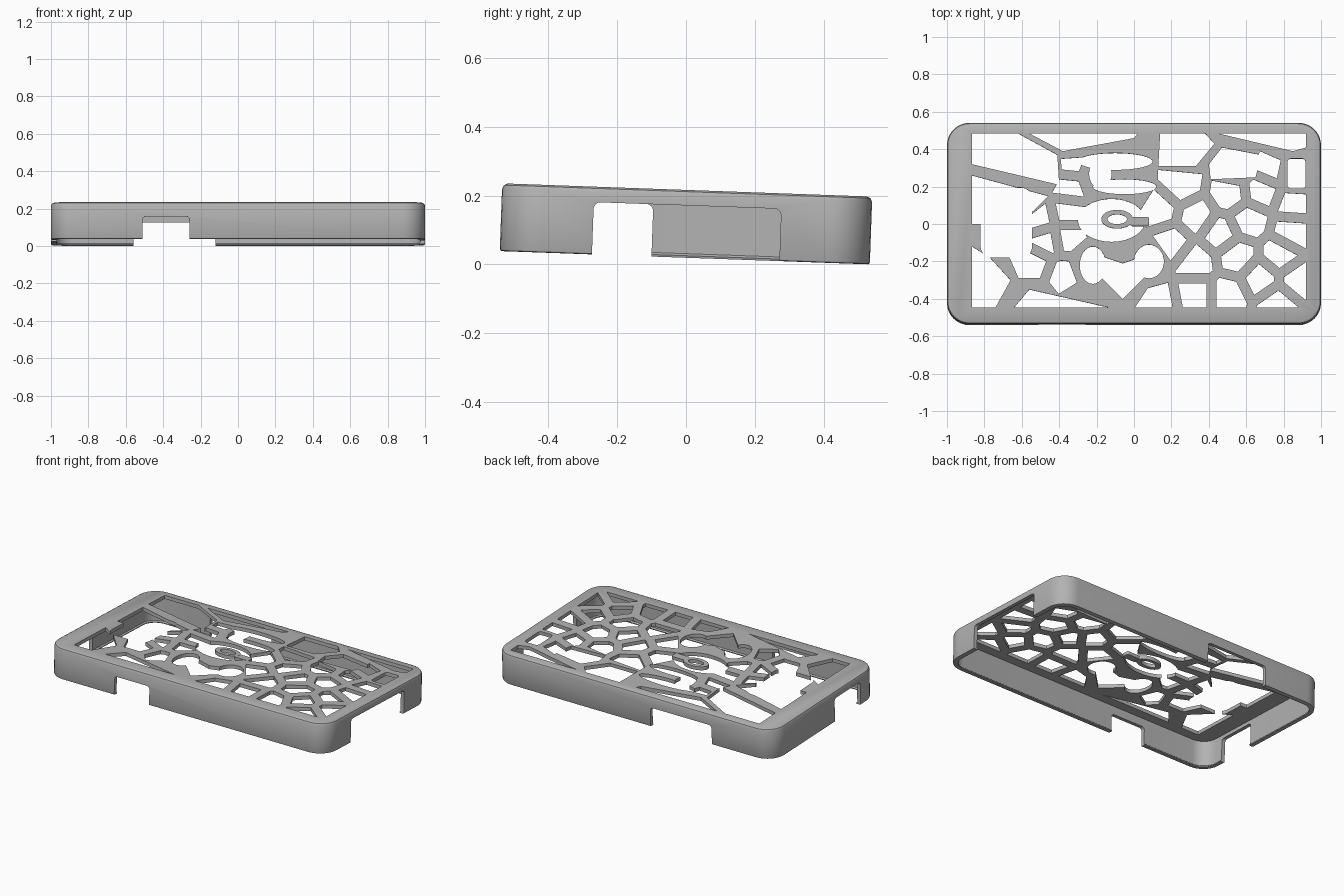
import bpy, bmesh, math
from mathutils import Matrix, Vector

if "Cube" in bpy.data.objects:
    bpy.data.objects.remove(bpy.data.objects["Cube"], do_unlink=True)

HALF_X, HALF_Y, HEIGHT, CORNER = 1.0, 0.538, 0.197, 0.12
PLATE, WALL, STRUT = 0.023, 0.024, 0.027
TILT = Matrix.Translation((0, -0.0035, 0.0195)) @ Matrix.Rotation(math.radians(-2.05), 4, 'X')

grey = bpy.data.materials.new("matte_grey")
grey.use_nodes = True
colour = (0.45, 0.45, 0.45, 1)
grey.diffuse_color = colour
grey.node_tree.nodes["Principled BSDF"].inputs["Base Color"].default_value = colour


def rounded_rect(x0, x1, y0, y1, r, steps=8):
    """Outline of a rectangle with rounded corners, counter-clockwise."""
    corners = ((x1 - r, y1 - r), (x0 + r, y1 - r), (x0 + r, y0 + r), (x1 - r, y0 + r))
    return [(cx + r * math.cos(a), cy + r * math.sin(a))
            for k, (cx, cy) in enumerate(corners)
            for a in [math.pi / 2 * (k + i / steps) for i in range(steps + 1)]]


def ellipse(cx, cy, rx, ry, steps=32):
    turn = 2 * math.pi / steps
    return [(cx + rx * math.cos(turn * i), cy + ry * math.sin(turn * i)) for i in range(steps)]


def loft(bm, rings, closed=False):
    """Skin a stack of (outline, z) rings; cap the ends or join last to first."""
    loops = [[bm.verts.new((x, y, z)) for x, y in pts] for pts, z in rings]
    pairs = list(zip(loops, loops[1:] + loops[:1]))
    for low, high in pairs if closed else pairs[:-1]:
        n = len(low)
        for i in range(n):
            bm.faces.new((low[i], low[(i + 1) % n], high[(i + 1) % n], high[i]))
    if not closed:
        bm.faces.new(loops[0][::-1])
        bm.faces.new(loops[-1])


def make_object(name, bm):
    bmesh.ops.recalc_face_normals(bm, faces=bm.faces)
    mesh = bpy.data.meshes.new(name)
    bm.to_mesh(mesh)
    bm.free()
    mesh.materials.append(grey)
    obj = bpy.data.objects.new(name, mesh)
    bpy.context.collection.objects.link(obj)
    return obj


def subtract(target, bm):
    """Cut a temporary solid out of the target."""
    cutter = make_object("cutter", bm)
    cutter.hide_render = True
    mod = target.modifiers.new("cut", 'BOOLEAN')
    mod.operation, mod.solver, mod.use_self = 'DIFFERENCE', 'EXACT', True
    mod.object = cutter
    bpy.context.view_layer.objects.active = target
    bpy.ops.object.modifier_apply(modifier=mod.name)
    bpy.data.objects.remove(cutter, do_unlink=True)


def clip(poly, point, normal):
    """Keep the side of a polygon that lies behind a line."""
    out = []
    for a, b in zip(poly, poly[1:] + poly[:1]):
        da, db = (a - point).dot(normal), (b - point).dot(normal)
        if da <= 0:
            out.append(a)
        if da * db < 0:
            out.append(a.lerp(b, da / (da - db)))
    return out


# Shell: inner wall with a small lip, then outer wall with rounded top edge
def case_outline(inset):
    return rounded_rect(inset - HALF_X, HALF_X - inset, inset - HALF_Y, HALF_Y - inset,
                        CORNER - inset)


ceiling = HEIGHT - PLATE
profile = [(WALL, ceiling), (WALL, 0.012), (WALL + 0.008, 0.006), (WALL + 0.006, 0), (0.007, 0),
           (0.002, 0.002), (0, 0.007), (0, HEIGHT - 0.016), (0.005, HEIGHT - 0.005),
           (0.016, HEIGHT)]
bm = bmesh.new()
loft(bm, [(case_outline(inset), z) for inset, z in profile])
case = make_object("case_shell", bm)

# Openings in the four walls: (wall direction, start, end, top)
TO_Y = Matrix(((1, 0, 0, 0), (0, 0, 1, 0), (0, 1, 0, 0), (0, 0, 0, 1)))
TO_X = Matrix(((0, 0, 1, 0), (1, 0, 0, 0), (0, 1, 0, 0), (0, 0, 0, 1)))
openings = [(TO_Y, -1, HALF_Y, -0.51, -0.26, 0.12), (TO_Y, 1, HALF_Y, -0.56, -0.12, 0.125),
            (TO_X, 1, HALF_X, -0.27, 0.275, 0.152), (TO_X, -1, HALF_X, -0.36, -0.097, 0.152)]
for axes, side, reach, start, end, top in openings:
    bm = bmesh.new()
    outline = rounded_rect(start, end, -0.2, top, 0.02)
    loft(bm, [(outline, side * (reach - 0.09)), (outline, side * (reach + 0.1))])
    bm.transform(axes)
    subtract(case, bm)

# Web of cells in the plate, from sites in hundredths
WINDOW = [Vector(p) for p in ((-0.865, -0.445), (0.92, -0.445), (0.92, 0.485), (-0.865, 0.485))]
sites = [(25, 20), (14, 8), (33, 4), (51, 16), (73, 30), (68, 18), (86, 11),
         (61, 2), (85, -4), (46, -5), (33, -20), (55, -17), (78, -17), (20, -10), (87, -30),
         (33, -38), (50, -38), (77, -42), (68, -29), (12, -42), (-33, 31), (-34, 21),
         (-36, 5), (-50, 2), (-36, -6), (-47, -8), (-54, -22), (-38, -28)]
# Sites that keep the web clear of the separately shaped holes
blockers = [(-10, 34), (-5, 20), (-20, 26), (-12, 2), (-22, -22), (6, -20), (-6, -30), (87, 27),
            (27, 41), (54, 32), (-34, 45), (-10, 46), (80, 46), (-54, -41), (-28, -44),
            (-77, -32), (-50, 30), (-60, 15)]
points = [Vector(s) / 100 for s in sites + blockers]
holes = []
for site in points[:len(sites)]:
    cell = WINDOW
    for other in points:
        if other != site:
            normal = (other - site).normalized()
            cell = clip(cell, (site + other) / 2 - normal * STRUT, normal)
    if len(cell) > 2:
        holes.append([tuple(p) for p in cell])

# Long angular holes along the edges of the plate
left, right, front, back = -0.865, 0.92, -0.445, 0.485
holes += [[(left, back), (-0.62, back), (-0.41, 0.37), (-0.4, 0.21), (left, 0.32)],
          [(-0.56, back), (0.02, back), (0, 0.46), (-0.38, 0.39)],
          [(0.14, back), (0.38, back), (0.43, 0.43), (0.33, 0.31), (0.13, 0.31)],
          [(0.45, back), (right, back), (right, 0.41), (0.85, 0.39)],
          [(0.4, 0.32), (0.47, 0.41), (0.68, 0.37), (0.65, 0.25), (0.41, 0.24)],
          [(left, 0.26), (-0.46, 0.15), (-0.56, 0.05), (-0.8, 0), (left, 0)],
          [(left, -0.12), (-0.77, -0.18), (-0.66, -0.3), (-0.74, front), (left, front)],
          [(-0.64, front), (-0.56, -0.35), (-0.14, front)]]

# Camera window, small window and the rounded lobes in the middle
holes += [rounded_rect(-0.82, -0.545, -0.18, 0.195, 0.06), rounded_rect(0.82, 0.918, 0.19, 0.35, 0.02)]
holes += [ellipse(*e) for e in ((-0.1, 0.335, 0.2, 0.045), (-0.05, 0.2, 0.17, 0.04),
                                (-0.18, 0.27, 0.06, 0.08), (-0.12, 0.02, 0.18, 0.115),
                                (-0.22, -0.22, 0.07, 0.1), (0.08, -0.2, 0.08, 0.09))]
holes.append([(-0.24, -0.15), (-0.18, -0.28), (-0.06, -0.4), (0.06, -0.28), (0.12, -0.15),
              (-0.06, -0.21)])
bm = bmesh.new()
for i, outline in enumerate(holes):
    grow = 0.0001 * i
    loft(bm, [(outline, ceiling - 0.02 - grow), (outline, HEIGHT + 0.02 + grow)])
bm.transform(Matrix.Translation((0, -0.004, 0)))
subtract(case, bm)

# Oval ring and the bar that holds it
bm = bmesh.new()
outer, inner = ellipse(-0.09, 0.022, 0.085, 0.05), ellipse(-0.09, 0.022, 0.052, 0.026)
loft(bm, [(outer, ceiling), (outer, HEIGHT), (inner, HEIGHT), (inner, ceiling)], closed=True)
ring = make_object("centre_ring", bm)
bm = bmesh.new()
bar_outline = rounded_rect(-0.02, 0.08, -0.015, 0.035, 0.01)
loft(bm, [(bar_outline, ceiling + 0.001), (bar_outline, HEIGHT - 0.001)])
bar = make_object("ring_bar", bm)

# Tilt everything so the case rests on its rear lower edge, and shade
for obj in (case, ring, bar):
    obj.data.transform(TILT)
    bpy.ops.object.select_all(action='DESELECT')
    obj.select_set(True)
    bpy.context.view_layer.objects.active = obj
    bpy.ops.object.shade_smooth_by_angle(angle=math.radians(30))
